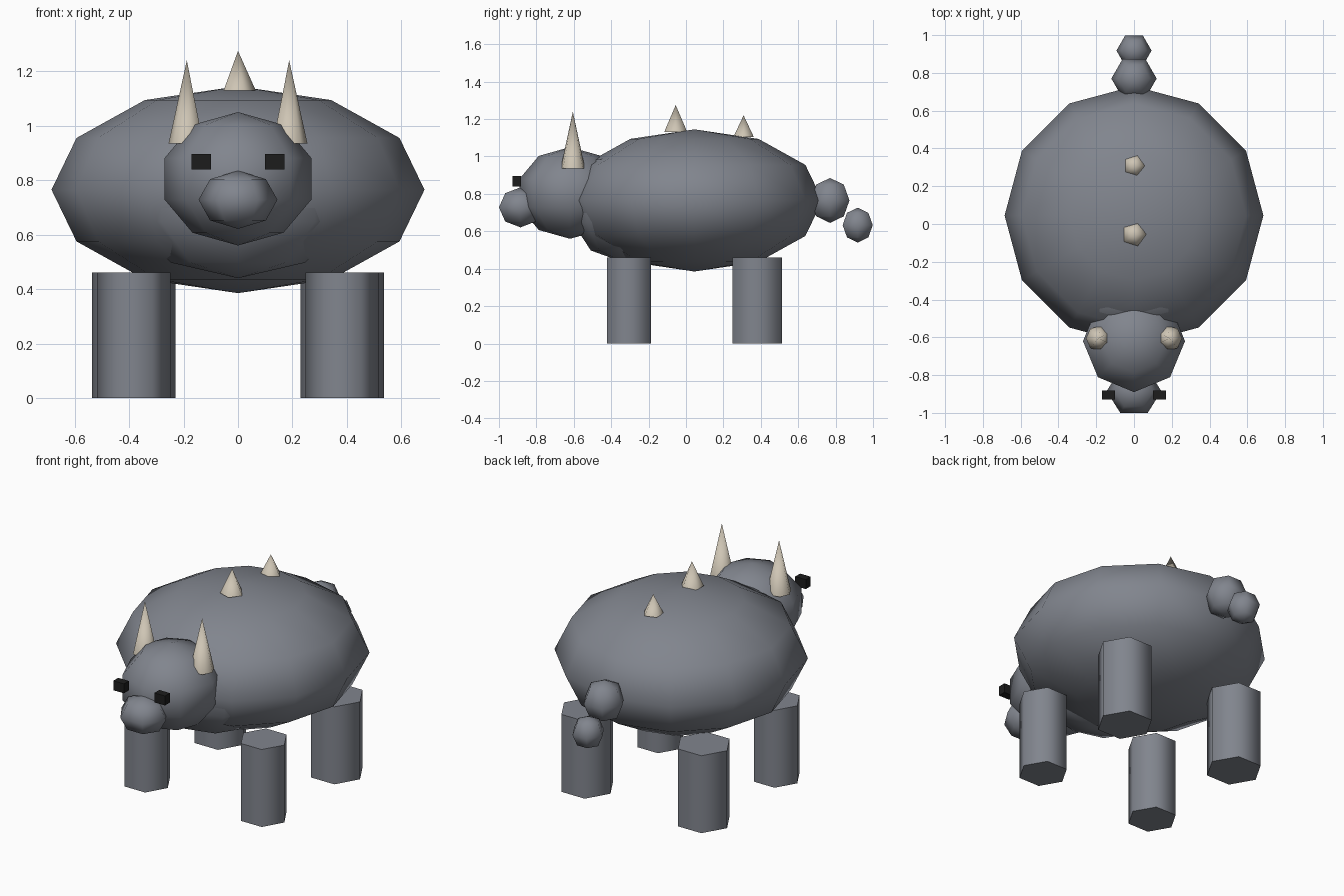
import bpy, bmesh, math
from mathutils import Matrix

cube = bpy.data.objects.get("Cube")
if cube:
    bpy.data.objects.remove(cube, do_unlink=True)


def material(name, color):
    m = bpy.data.materials.new(name)
    m.use_nodes = True
    m.diffuse_color = (*color, 1)
    bsdf = next(n for n in m.node_tree.nodes if n.type == 'BSDF_PRINCIPLED')
    bsdf.inputs["Base Color"].default_value = (*color, 1)
    bsdf.inputs["Roughness"].default_value = 0.8
    return m


HIDE = material("grey_hide", (0.22, 0.235, 0.27))
HORN = material("bone", (0.62, 0.56, 0.46))
EYE = material("black", (0.012, 0.012, 0.012))


def finish(name, bm, mat, loc, smooth=None):
    mesh = bpy.data.meshes.new(name)
    bm.to_mesh(mesh)
    bm.free()
    mesh.materials.append(mat)
    ob = bpy.data.objects.new(name, mesh)
    ob.location = loc
    bpy.context.collection.objects.link(ob)
    if smooth:
        bpy.ops.object.select_all(action='DESELECT')
        bpy.context.view_layer.objects.active = ob
        ob.select_set(True)
        bpy.ops.object.shade_smooth_by_angle(angle=math.radians(smooth))
    return ob


def ball(name, loc, size, segments, rings):
    """Low-poly ellipsoid with a vertex column on the x axis."""
    bm = bmesh.new()
    bmesh.ops.create_uvsphere(bm, u_segments=segments, v_segments=rings, radius=1)
    turn = Matrix.Rotation(-math.pi / 2, 4, 'Z')
    bmesh.ops.transform(bm, matrix=Matrix.Diagonal((*size, 1)) @ turn, verts=bm.verts)
    return finish(name, bm, HIDE, loc, 100)


def cone(name, x, y, z0, z1, r0, r1, sides, mat, side=1):
    """Tapered prism from z0 to z1, its first vertex pointing to side * x."""
    bm = bmesh.new()
    bmesh.ops.create_cone(bm, cap_ends=True, segments=sides,
                          radius1=r0, radius2=r1, depth=z1 - z0)
    bmesh.ops.remove_doubles(bm, verts=bm.verts, dist=0.0001)
    turn = Matrix.Rotation(-side * math.pi / 2, 4, 'Z')
    bmesh.ops.transform(bm, matrix=turn, verts=bm.verts)
    return finish(name, bm, mat, (x, y, (z0 + z1) / 2), 75)


# Body, chest, head and snout
ball("body", (0, 0.045, 0.765), (0.685, 0.685, 0.38), 12, 6)
ball("chest", (0, -0.35, 0.74), (0.42, 0.27, 0.3), 8, 5)
ball("head", (0, -0.62, 0.805), (0.284, 0.284, 0.245), 8, 5)
ball("snout", (0, -0.885, 0.728), (0.145, 0.133, 0.107), 6, 4)

# Tail made of two balls
ball("tail_base", (0, 0.77, 0.765), (0.12, 0.12, 0.12), 6, 4)
ball("tail_tip", (0, 0.918, 0.633), (0.093, 0.093, 0.093), 6, 4)

# Paired parts
for label, s in (("left", 1), ("right", -1)):
    cone(f"front_leg_{label}", s * 0.383, -0.305, 0, 0.46, 0.135, 0.135, 6, HIDE)
    cone(f"rear_leg_{label}", s * 0.383, 0.38, 0, 0.46, 0.153, 0.153, 6, HIDE)
    cone(f"horn_{label}", s * 0.188, -0.605, 0.935, 1.24, 0.067, 0, 7, HORN, s)
    bm = bmesh.new()
    bmesh.ops.create_cube(bm, size=1)
    bmesh.ops.scale(bm, vec=(0.07, 0.046, 0.056), verts=bm.verts)
    finish(f"eye_{label}", bm, EYE, (s * 0.135, -0.905, 0.868))

# Spikes along the back
cone("front_spike", 0, -0.055, 1.13, 1.275, 0.065, 0, 5, HORN)
cone("rear_spike", 0, 0.308, 1.105, 1.22, 0.057, 0, 5, HORN)
